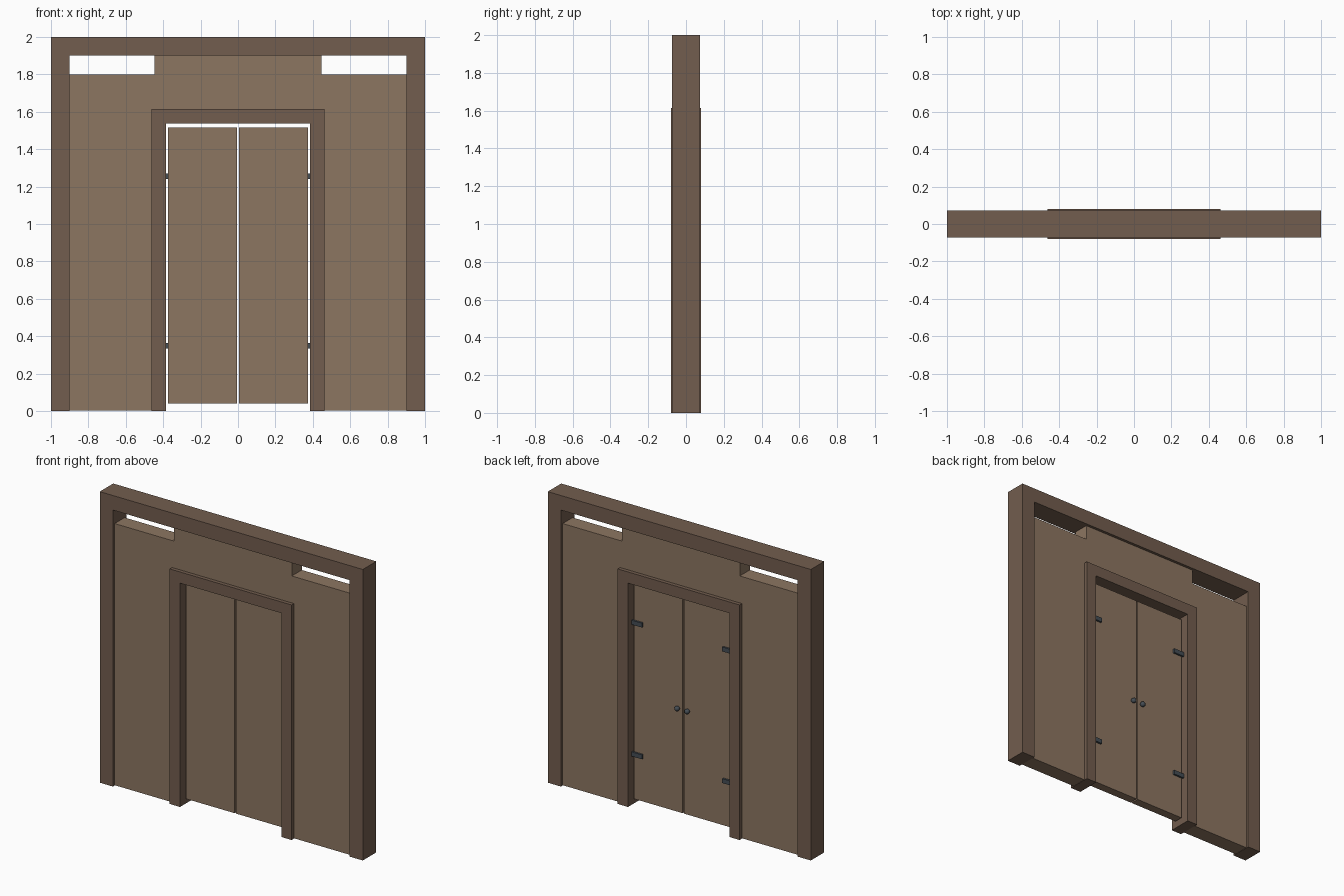
import bpy, bmesh
from mathutils import Matrix

if "Cube" in bpy.data.objects:
    bpy.data.objects.remove(bpy.data.objects["Cube"])


def material(name, rgb):
    m = bpy.data.materials.new(name)
    m.diffuse_color = (*rgb, 1)
    m.use_nodes = True
    m.node_tree.nodes["Principled BSDF"].inputs["Base Color"].default_value = m.diffuse_color
    return m


DARK = material("dark_wood", (0.17, 0.11, 0.077))
LIGHT = material("light_wood", (0.264, 0.18, 0.12))
METAL = material("dark_metal", (0.06, 0.075, 0.09))


def finish(bm, name, mat):
    bmesh.ops.recalc_face_normals(bm, faces=bm.faces)
    me = bpy.data.meshes.new(name)
    bm.to_mesh(me)
    bm.free()
    me.materials.append(mat)
    ob = bpy.data.objects.new(name, me)
    bpy.context.collection.objects.link(ob)
    return ob


def extrude_profile(name, half, depth, mat):
    """Mirror a right-hand x/z outline about x = 0 and extrude it to y = +-depth."""
    pts = half + [(-x, z) for x, z in reversed(half)]
    bm = bmesh.new()
    face = bm.faces.new([bm.verts.new((x, -depth, z)) for x, z in pts])
    ext = bmesh.ops.extrude_face_region(bm, geom=[face])
    moved = [g for g in ext["geom"] if isinstance(g, bmesh.types.BMVert)]
    bmesh.ops.translate(bm, verts=moved, vec=(0, 2 * depth, 0))
    return finish(bm, name, mat)


def box(name, x0, x1, y0, y1, z0, z1, mat):
    bm = bmesh.new()
    mtx = Matrix.Translation(((x0 + x1) / 2, (y0 + y1) / 2, (z0 + z1) / 2))
    mtx = mtx @ Matrix.Diagonal((abs(x1 - x0), y1 - y0, z1 - z0, 1))
    bmesh.ops.create_cube(bm, size=1, matrix=mtx)
    return finish(bm, name, mat)


def arch(name, outer, top, inner, inner_top, depth):
    return extrude_profile(name, [(inner, inner_top), (inner, 0), (outer, 0), (outer, top)],
                           depth, DARK)


# Outer frame and door frame: open-bottomed arches
arch("outer_frame", 1.0, 2.0, 0.9, 1.9, 0.073)
arch("door_frame", 0.463, 1.615, 0.385, 1.538, 0.08)

# Wall with a doorway and two vent slots at the top corners
extrude_profile("wall_panel", [(0.42, 1.58), (0.42, 0.002), (0.9, 0.002), (0.9, 1.8),
                               (0.447, 1.8), (0.447, 1.9)], 0.054, LIGHT)

for side, s in (("right", 1), ("left", -1)):
    # Door leaf
    box(f"door_{side}", s * 0.005, s * 0.374, -0.03, 0.03, 0.04, 1.515, LIGHT)
    # Hinges on the back
    for level, z in (("lower", 0.35), ("upper", 1.255)):
        box(f"hinge_{side}_{level}", s * 0.305, s * 0.387, 0.028, 0.043,
            z - 0.015, z + 0.015, METAL)
    # Round knob on the back
    bm = bmesh.new()
    bmesh.ops.create_icosphere(bm, subdivisions=2, radius=0.018,
                               matrix=Matrix.Translation((s * 0.038, 0.043, 0.755)))
    for f in bm.faces:
        f.smooth = True
    finish(bm, f"knob_{side}", METAL)
